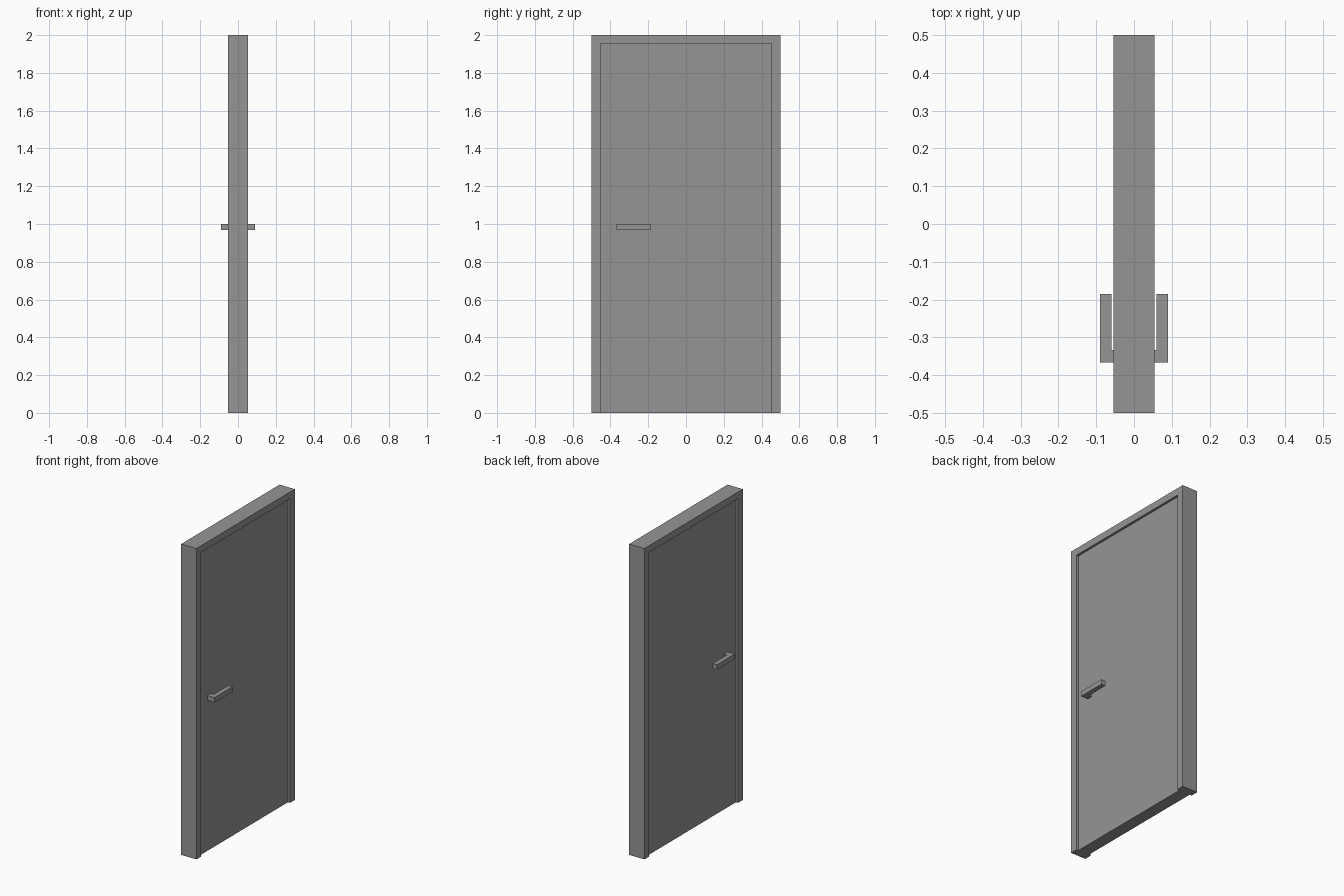
import bpy, bmesh

if "Cube" in bpy.data.objects:
    bpy.data.objects.remove(bpy.data.objects["Cube"])

def prism(name, outline, axis, lo, hi):
    """Extrude a 2D outline along x ('x': points are y,z) or z ('z': points are x,y)."""
    bm = bmesh.new()
    place = (lambda a, b: (lo, a, b)) if axis == 'x' else (lambda a, b: (a, b, lo))
    face = bm.faces.new([bm.verts.new(place(a, b)) for a, b in outline])
    ext = bmesh.ops.extrude_face_region(bm, geom=[face])
    moved = [v for v in ext['geom'] if isinstance(v, bmesh.types.BMVert)]
    step = (hi - lo, 0, 0) if axis == 'x' else (0, 0, hi - lo)
    bmesh.ops.translate(bm, verts=moved, vec=step)
    bmesh.ops.recalc_face_normals(bm, faces=bm.faces)
    mesh = bpy.data.meshes.new(name)
    bm.to_mesh(mesh)
    bm.free()
    obj = bpy.data.objects.new(name, mesh)
    bpy.context.collection.objects.link(obj)
    return obj

W, H, T = 0.5, 2.0, 0.054      # half width, height, half depth of the frame
IW, IH = 0.452, 1.955          # opening half width and height
P = 0.039                      # half thickness of the recessed leaf

# Door frame: two jambs and a header, open at the floor
prism("door_frame", [(-W, 0), (-W, H), (W, H), (W, 0),
                     (IW, 0), (IW, IH), (-IW, IH), (-IW, 0)], 'x', -T, T)

# Door leaf
prism("door_leaf", [(-IW, 0), (IW, 0), (IW, IH), (-IW, IH)], 'x', -P, P)

# L-shaped lever handles, one on each face
for side, s in (("right", 1), ("left", -1)):
    lever = [(P, -0.367), (0.09, -0.367), (0.09, -0.185),
             (0.06, -0.185), (0.06, -0.333), (P, -0.333)]
    prism("handle_" + side, [(s * x, y) for x, y in lever], 'z', 0.968, 1.0)

# Dark grey finish
mat = bpy.data.materials.new("dark_grey")
mat.diffuse_color = (0.3, 0.3, 0.3, 1)
mat.use_nodes = True
mat.node_tree.nodes["Principled BSDF"].inputs["Base Color"].default_value = mat.diffuse_color
for obj in bpy.context.collection.objects:
    obj.data.materials.append(mat)
